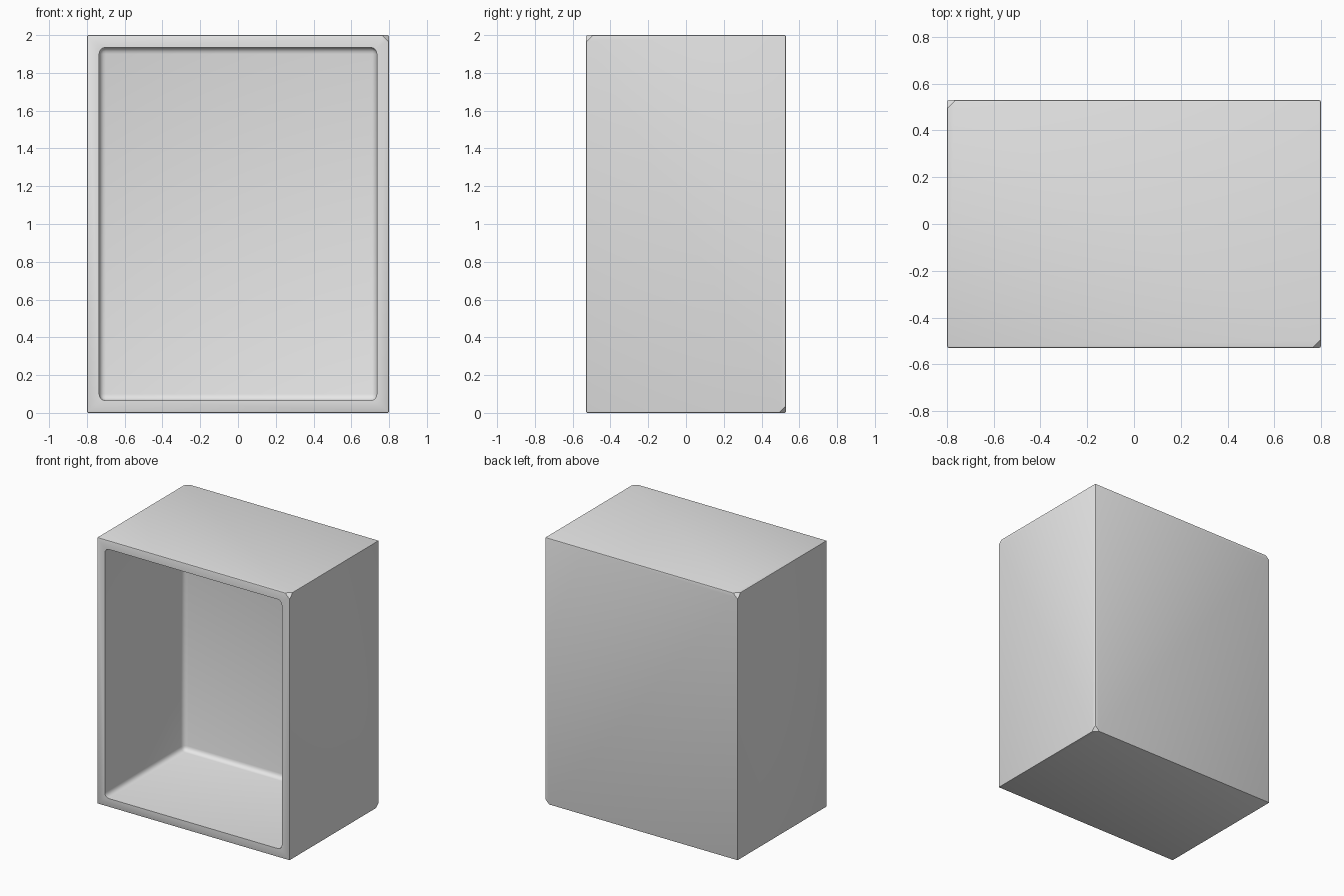
import bpy
import bmesh
from mathutils import Vector

WIDTH, DEPTH, HEIGHT = 1.6, 1.06, 2.0
WALL, CAVITY_DEPTH = 0.065, 0.94
EDGE, FILLET, CHIP = 0.008, 0.035, 0.022

cube = bpy.data.objects.get("Cube")
if cube:
    bpy.data.objects.remove(cube, do_unlink=True)

grey = bpy.data.materials.new("plain grey")
grey.use_nodes = True
colour = (0.8, 0.8, 0.8, 1)
grey.diffuse_color = colour
grey.node_tree.nodes["Principled BSDF"].inputs["Base Color"].default_value = colour

# Outer block with softened edges
bm = bmesh.new()
bmesh.ops.create_cube(bm, size=1)
bmesh.ops.scale(bm, vec=(WIDTH, DEPTH, HEIGHT), verts=bm.verts)
bmesh.ops.translate(bm, vec=(0, 0, HEIGHT / 2), verts=bm.verts)
bmesh.ops.bevel(bm, geom=bm.edges[:], offset=EDGE, segments=2,
                profile=0.5, affect='EDGES')

# Small chips on three outer corners
for sx, sy, sz in ((-1, 1, 1), (1, 1, -1), (1, -1, 1)):
    normal = Vector((sx, sy, sz)).normalized()
    corner = Vector((sx * WIDTH / 2, sy * DEPTH / 2, HEIGHT if sz > 0 else 0))
    cut = bmesh.ops.bisect_plane(
        bm, geom=bm.verts[:] + bm.edges[:] + bm.faces[:],
        plane_co=corner - normal * CHIP, plane_no=normal, clear_outer=True)
    rim = [e for e in cut["geom_cut"] if isinstance(e, bmesh.types.BMEdge)]
    bmesh.ops.holes_fill(bm, edges=rim, sides=0)

# Deep open cavity, set in from the front face
bm.normal_update()
front = max((f for f in bm.faces if f.normal.y < -0.99), key=lambda f: f.calc_area())
inset = bmesh.ops.delete(bm, geom=[front], context='FACES_ONLY')
x, y = WIDTH / 2 - WALL, -DEPTH / 2
mouth = [bm.verts.new((sx * x, y, z)) for sx, z in
         ((-1, WALL), (1, WALL), (1, HEIGHT - WALL), (-1, HEIGHT - WALL))]
back = [bm.verts.new(v.co + Vector((0, CAVITY_DEPTH, 0))) for v in mouth]
inner = []
for i in range(4):
    j = (i + 1) % 4
    bm.faces.new((mouth[i], back[i], back[j], mouth[j]))
bm.faces.new(back)
bm.edges.ensure_lookup_table()
for i in range(4):
    inner.append(bm.edges.get((back[i], back[(i + 1) % 4])))
    inner.append(bm.edges.get((mouth[i], back[i])))
bmesh.ops.bevel(bm, geom=inner, offset=FILLET, segments=4,
                profile=0.5, affect='EDGES')

# Flat front rim between the outer edge and the cavity mouth
open_edges = [e for e in bm.edges if e.is_boundary]
bmesh.ops.triangle_fill(bm, edges=open_edges, use_beauty=True,
                        normal=(0, -1, 0))
bmesh.ops.recalc_face_normals(bm, faces=bm.faces)

mesh = bpy.data.meshes.new("open_box")
bm.to_mesh(mesh)
bm.free()
mesh.materials.append(grey)
box = bpy.data.objects.new("open_box", mesh)
bpy.context.collection.objects.link(box)

bpy.ops.object.select_all(action='DESELECT')
box.select_set(True)
bpy.context.view_layer.objects.active = box
bpy.ops.object.shade_smooth_by_angle(angle=0.6)
